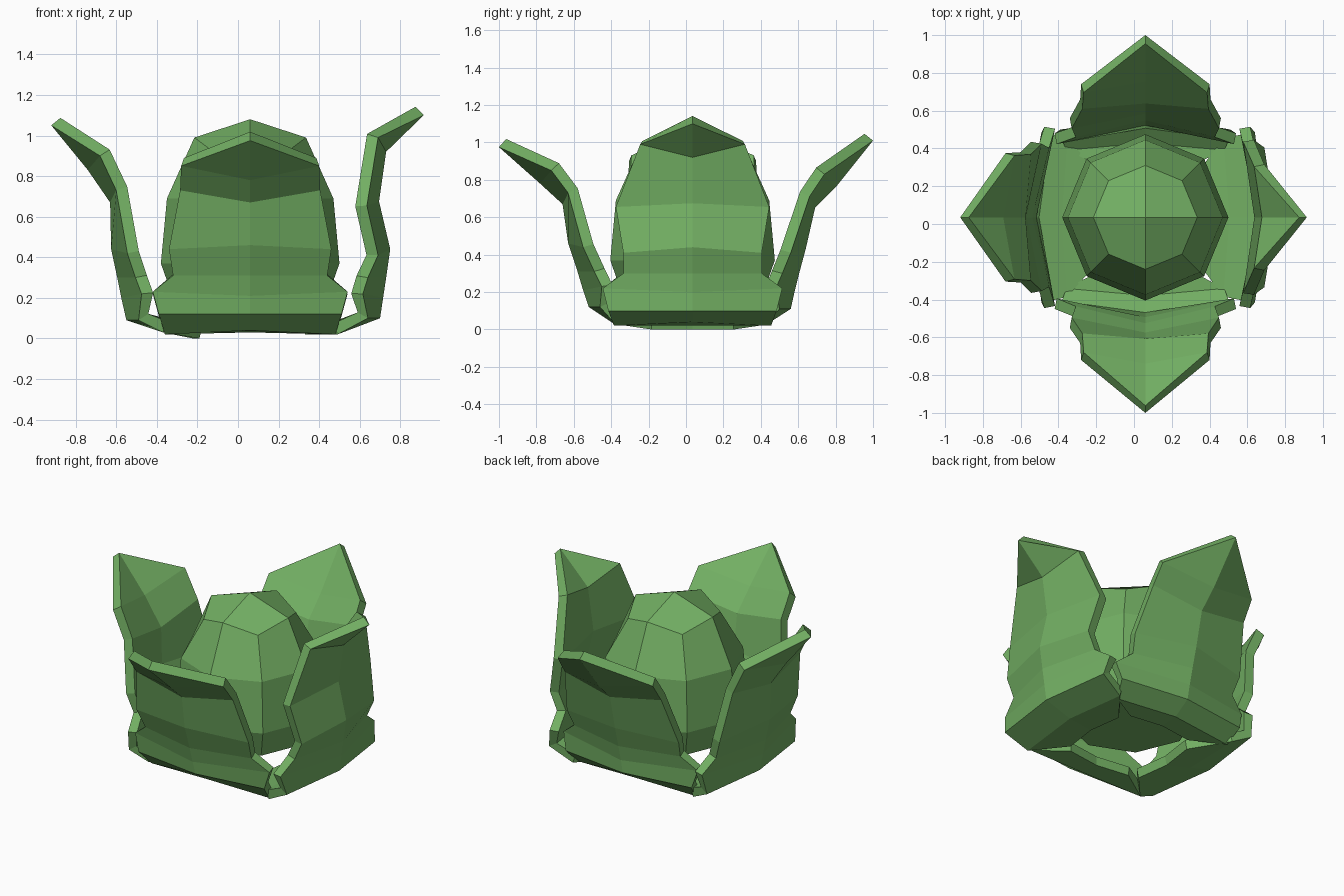
import bpy, bmesh, math

if "Cube" in bpy.data.objects:
    bpy.data.objects.remove(bpy.data.objects["Cube"])

CX, CY = 0.06, 0.035          # plant axis

green = bpy.data.materials.new("leaf_green")
green.diffuse_color = (0.17, 0.43, 0.125, 1)
green.use_nodes = True
green.node_tree.nodes["Principled BSDF"].inputs["Base Color"].default_value = green.diffuse_color


def finish(name, bm):
    me = bpy.data.meshes.new(name)
    bm.to_mesh(me)
    bm.free()
    me.materials.append(green)
    ob = bpy.data.objects.new(name, me)
    bpy.context.collection.objects.link(ob)
    return ob


# Central bud: eight-sided dome closed by four quads around the apex
bm = bmesh.new()
rings = []
# radius, height, drop of the diagonal corners
for r, z, drop in [(0.38, 0.2, 0), (0.44, 0.37, 0), (0.41, 0.69, 0), (0.275, 0.99, 0.06)]:
    rings.append([bm.verts.new((CX + r * math.cos(i * math.pi / 4),
                                CY + r * math.sin(i * math.pi / 4),
                                z - drop * (i % 2))) for i in range(8)])
for a, b in zip(rings, rings[1:]):
    for i in range(8):
        j = (i + 1) % 8
        bm.faces.new((a[i], a[j], b[j], b[i]))
apex = bm.verts.new((CX, CY, 1.08))
top = rings[-1]
for i in range(0, 8, 2):
    bm.faces.new((top[i], top[i + 1], top[(i + 2) % 8], apex))
bm.faces.new(rings[0][::-1])
finish("bud", bm)

# Petal side edges per row: half width, inward curl, height change from the centre line
SIDES = [(0.22, 0.03, 0.0), (0.42, 0.03, -0.02), (0.45, 0.06, 0.0), (0.48, 0.1, 0.02),
         (0.38, 0.09, 0.0), (0.40, 0.08, -0.02), (0.345, 0.03, 0.06), (0.34, 0.06, 0.07)]
SIDES_UPRIGHT = SIDES[:4] + [(0.37, 0.09, 0.0), (0.37, 0.06, -0.03),
                             (0.41, 0.06, -0.02), (0.28, 0.04, 0.07)]


def petal(name, angle, profile, sides=SIDES):
    """Cupped three-column panel; profile is the outer centre line (outward, up), last point the tip."""
    c, s = round(math.cos(angle)), round(math.sin(angle))
    ox, oy = CX * abs(s), CY * abs(c)
    bm = bmesh.new()

    def vert(u, t, z):
        return bm.verts.new((ox + u * c - t * s, oy + u * s + t * c, z))

    rows = []
    for (u, z), (w, curl, dz) in zip(profile, sides):
        rows.append([vert(u - curl, -w, z + dz), vert(u, 0, z), vert(u - curl, w, z + dz)])
    for a, b in zip(rows, rows[1:]):
        for i in (0, 1):
            bm.faces.new((a[i], a[i + 1], b[i + 1], b[i]))
    tip = vert(profile[-1][0], 0, profile[-1][1])
    for i in (0, 1):
        bm.faces.new((rows[-1][i], rows[-1][i + 1], tip))
    bm.normal_update()
    ob = finish(name, bm)
    # Thickness grows inward
    m = ob.modifiers.new("thickness", "SOLIDIFY")
    m.thickness = 0.058
    m.offset = -1


petal("front_petal", -math.pi / 2,
      [(0.27, 0.03), (0.40, 0.04), (0.52, 0.12), (0.55, 0.21), (0.58, 0.31), (0.63, 0.46),
       (0.66, 0.67), (0.78, 0.78), (1.0, 0.975)])
petal("back_petal", math.pi / 2,
      [(0.33, 0.03), (0.45, 0.04), (0.56, 0.11), (0.58, 0.20), (0.605, 0.30), (0.64, 0.43),
       (0.69, 0.65), (0.80, 0.76), (1.0, 1.01)])
petal("left_petal", math.pi,
      [(0.22, 0.0), (0.40, 0.05), (0.55, 0.09), (0.575, 0.20), (0.595, 0.30), (0.625, 0.44),
       (0.63, 0.67), (0.74, 0.83), (0.92, 1.05)])
petal("right_petal", 0,
      [(0.36, 0.02), (0.52, 0.04), (0.70, 0.10), (0.715, 0.20), (0.73, 0.30), (0.75, 0.44),
       (0.695, 0.675), (0.73, 0.92), (0.915, 1.10)], SIDES_UPRIGHT)
